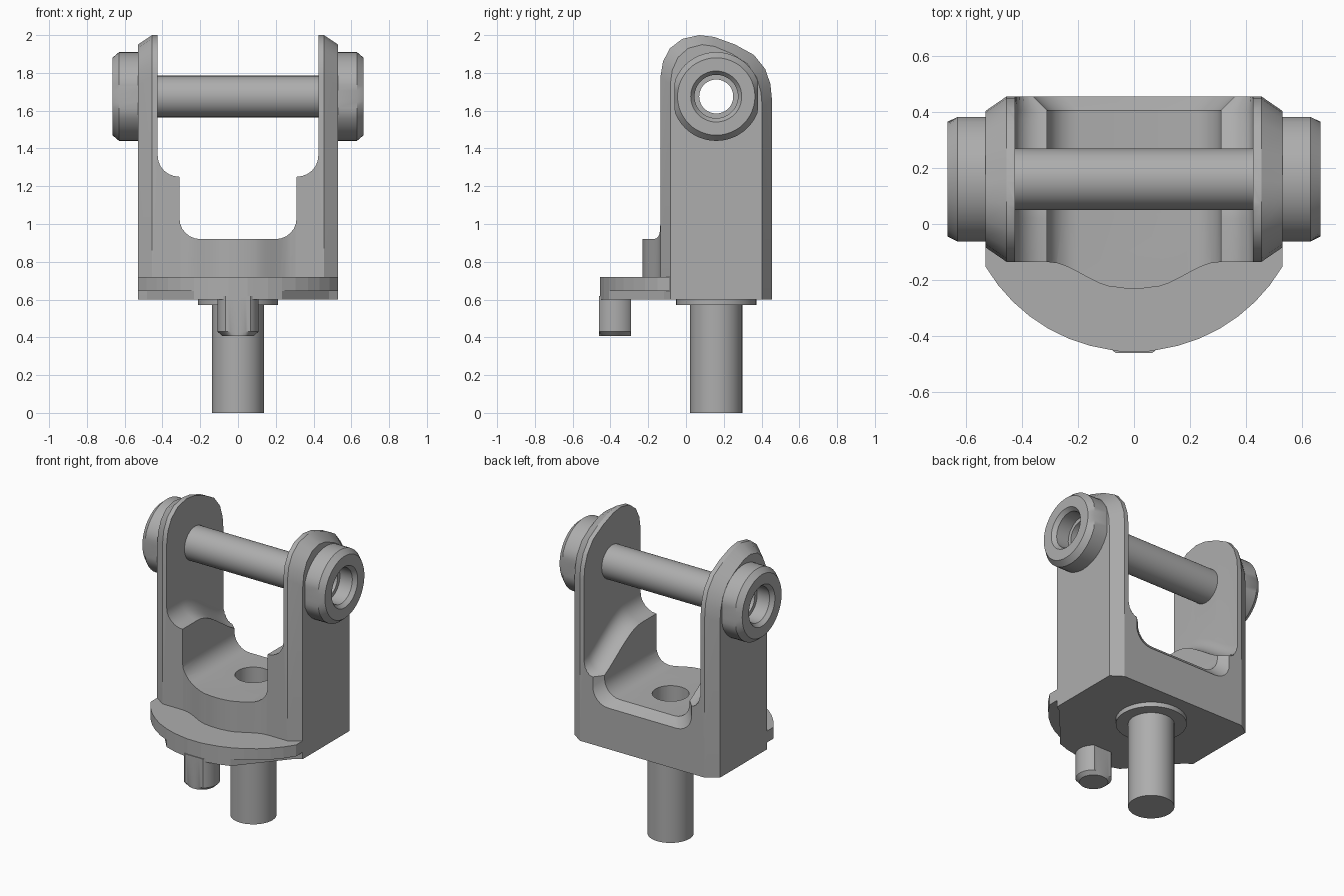
import bpy, bmesh, math
from mathutils import Vector

cube = bpy.data.objects.get("Cube")
if cube:
    bpy.data.objects.remove(cube, do_unlink=True)

steel = bpy.data.materials.new("plain_grey")
steel.use_nodes = True
grey = (0.42, 0.42, 0.42, 1)
steel.diffuse_color = grey
steel.node_tree.nodes["Principled BSDF"].inputs["Base Color"].default_value = grey

PIVOT_Y, PIVOT_Z = 0.16, 1.675


def loft(name, rings, loop=False):
    """Skin equal-length rings of points, capped unless the rings loop."""
    bm = bmesh.new()
    rows = [[bm.verts.new(p) for p in ring] for ring in rings]
    pairs = list(zip(rows, rows[1:]))
    if loop:
        pairs.append((rows[-1], rows[0]))
    else:
        bm.faces.new(rows[0])
        bm.faces.new(rows[-1])
    for a, b in pairs:
        for i in range(len(a)):
            j = (i + 1) % len(a)
            bm.faces.new((a[i], a[j], b[j], b[i]))
    bmesh.ops.recalc_face_normals(bm, faces=bm.faces)
    mesh = bpy.data.meshes.new(name)
    bm.to_mesh(mesh)
    bm.free()
    mesh.materials.append(steel)
    ob = bpy.data.objects.new(name, mesh)
    bpy.context.collection.objects.link(ob)
    return ob


def plate(name, outline, low, high):
    return loft(name, [[(x, y, z) for x, y in outline] for z in (low, high)])


def circle(r, n=48, flat=None):
    """Circle points, with two opposite sides flattened if asked."""
    flat = flat or r
    pts = [(r * math.cos(i * math.tau / n), r * math.sin(i * math.tau / n)) for i in range(n)]
    return [(max(-flat, min(flat, a)), b) for a, b in pts]


def upright(name, y, steps, flat=None):
    """Vertical round part from (radius, height) steps."""
    return loft(name, [[(b, y + a, z) for a, b in circle(r, flat=flat)] for r, z in steps])


def combine(ob, tool, operation):
    mod = ob.modifiers.new(operation, "BOOLEAN")
    mod.object, mod.operation, mod.solver = tool, operation, "EXACT"
    bpy.context.view_layer.objects.active = ob
    bpy.ops.object.modifier_apply(modifier=mod.name)
    bpy.data.objects.remove(tool, do_unlink=True)


def smooth(ob, angle=28):
    bpy.ops.object.select_all(action="DESELECT")
    ob.select_set(True)
    bpy.context.view_layer.objects.active = ob
    bpy.ops.object.shade_smooth_by_angle(angle=math.radians(angle))


def mirrored(half):
    """Close a right-hand outline with its left-hand copy."""
    return half + [(-a, b) for a, b in reversed(half)]


# Yoke block: side profile with rounded top, chamfered towards both outer faces
side = [(-0.135, 0.6), (-0.135, 1.78), (-0.122, 1.86), (-0.085, 1.93), (-0.02, 1.98),
        (0.07, 2.0), (0.15, 1.99), (0.26, 1.95), (0.36, 1.895), (0.42, 1.82),
        (0.447, 1.74), (0.455, 1.66), (0.455, 0.6)]
inset = [(0.16 + (y - 0.16) * 0.825, 0.6 + (z - 0.6) * 0.964) for y, z in side]
yoke = loft("yoke", [[(x, y, z) for y, z in prof] for x, prof in
                     ((-0.53, inset), (-0.455, side), (0.455, side), (0.53, inset))])

# Bulged front wall
bulge = [(0.305, 0.0), (0.305, -0.136)]
for i in range(1, 9):
    t = i / 8
    bulge.append((0.305 - 0.245 * t, -0.136 - 0.09 * (3 * t * t - 2 * t ** 3)))
bulge.append((0.03, -0.23))
combine(yoke, plate("bulge_tool", mirrored(bulge), 0.6, 1.2), "UNION")


# Channel through the yoke, with shoulders that sink towards the back
def channel_section(y, shoulder, width=0.31, floor=0.92):
    half = [(0.425, 2.3)]
    quarter = [i * math.pi / 12 for i in range(7)]
    for a in quarter:
        half.append((width + (0.425 - width) * math.cos(a), shoulder + 0.11 * (1 - math.sin(a))))
    for a in quarter:
        half.append((width - 0.11 * (1 - math.cos(a)), floor + 0.11 * (1 - math.sin(a))))
    return [(x, y, z) for x, z in mirrored(half)]


sections = [channel_section(-0.5, 1.25)]
for i in range(13):
    t = i / 12
    sections.append(channel_section(0.02 + 0.385 * t, 1.25 - 0.2 * t * t * (2 - t)))
sections.append(channel_section(0.505, 1.04, 0.41, 0.82))
combine(yoke, loft("channel_tool", sections), "DIFFERENCE")

# Floor hole and cross bore
combine(yoke, upright("hole_tool", PIVOT_Y, [(0.11, 0.65), (0.11, 1.0)]), "DIFFERENCE")
bore = [[(x, PIVOT_Y + a, PIVOT_Z + b) for a, b in circle(0.1)] for x in (-0.7, 0.7)]
combine(yoke, loft("bore_tool", bore), "DIFFERENCE")
smooth(yoke)

# Front flange: round upper plate over a corner-cut lower plate
arc = [(0.615 * math.sin(a), PIVOT_Y - 0.615 * math.cos(a))
       for a in (math.radians(59.5) * (1 - i / 8) for i in range(8))]
rim = [(0.53, 0.0)] + arc + [(0.05, -0.455)]
plate("flange_top", mirrored(rim), 0.645, 0.72)
lower = [(0.53, 0.0), (0.53, -0.06)] + [p for p in arc if p[0] < 0.24] + [(0.05, -0.455)]
plate("flange_bottom", mirrored(lower), 0.6, 0.645)

# Mounting post, its collar and the flat-sided locating pin
smooth(upright("post", PIVOT_Y, [(0.138, 0.0), (0.138, 0.62)]))
smooth(upright("post_collar", PIVOT_Y, [(0.212, 0.57), (0.212, 0.61)]))
smooth(upright("locating_pin", -0.375, [(0.085, 0.408), (0.108, 0.43), (0.108, 0.62)], 0.085))

# Hollow axle with a flat-sided collar at each end
half = [(0.55, 0.09), (0.55, 0.115), (0.64, 0.115), (0.665, 0.135), (0.665, 0.205),
        (0.63, 0.235), (0.52, 0.235), (0.52, 0.11)]
steps = half + [(-x, r) for x, r in reversed(half)]
smooth(loft("axle", [[(x, PIVOT_Y + a, PIVOT_Z + b) for a, b in circle(r, flat=min(r, 0.222))]
                     for x, r in steps], loop=True))
